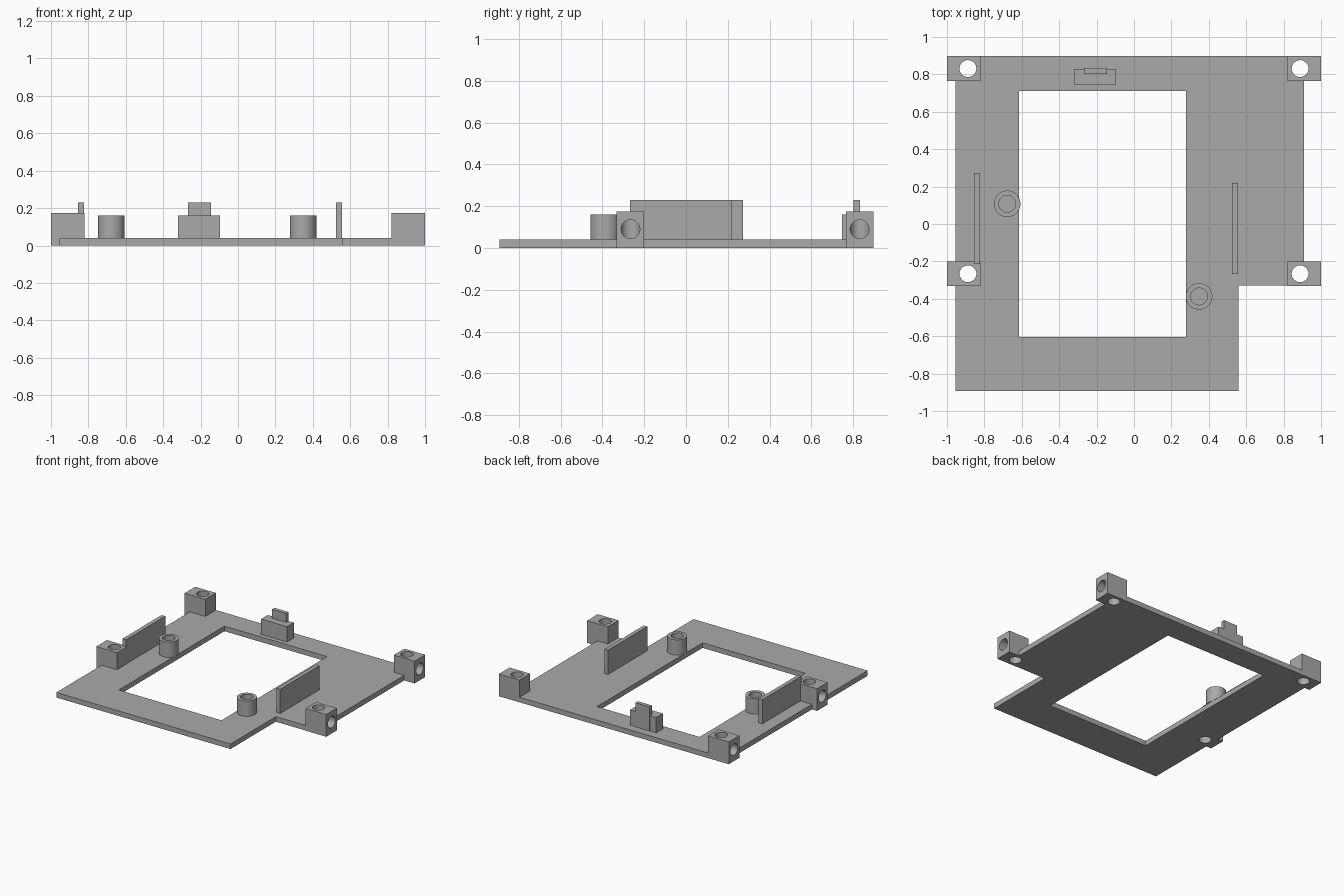
import bpy
import bmesh
from math import pi, radians

cube = bpy.data.objects.get("Cube")
if cube:
    bpy.data.objects.remove(cube, do_unlink=True)

grey = bpy.data.materials.new("plain_grey")
grey.use_nodes = True
grey.diffuse_color = (0.4, 0.4, 0.4, 1)
grey.node_tree.nodes["Principled BSDF"].inputs["Base Color"].default_value = (0.4, 0.4, 0.4, 1)


def finish(name, bm):
    bmesh.ops.recalc_face_normals(bm, faces=bm.faces)
    mesh = bpy.data.meshes.new(name)
    bm.to_mesh(mesh)
    bm.free()
    obj = bpy.data.objects.new(name, mesh)
    bpy.context.collection.objects.link(obj)
    mesh.materials.append(grey)
    return obj


def prism(name, outline, z0, z1):
    bm = bmesh.new()
    face = bm.faces.new([bm.verts.new((x, y, z0)) for x, y in outline])
    top = bmesh.ops.extrude_face_region(bm, geom=[face])["geom"]
    verts = [v for v in top if isinstance(v, bmesh.types.BMVert)]
    bmesh.ops.translate(bm, verts=verts, vec=(0, 0, z1 - z0))
    return finish(name, bm)


def box(name, x0, x1, y0, y1, z0, z1):
    return prism(name, [(x0, y0), (x1, y0), (x1, y1), (x0, y1)], z0, z1)


def cylinder(name, radius, length, centre, tilt=0):
    bm = bmesh.new()
    bmesh.ops.create_cone(bm, cap_ends=True, segments=48, radius1=radius,
                          radius2=radius, depth=length)
    obj = finish(name, bm)
    obj.location = centre
    obj.rotation_euler.y = tilt
    return obj


def cut(target, cutter):
    cutter.hide_render = True
    bpy.context.view_layer.update()
    mod = target.modifiers.new("cut", "BOOLEAN")
    mod.operation = "DIFFERENCE"
    mod.solver = "EXACT"
    mod.object = cutter
    bpy.ops.object.select_all(action="DESELECT")
    target.select_set(True)
    bpy.context.view_layer.objects.active = target
    bpy.ops.object.modifier_apply(modifier=mod.name)
    bpy.data.objects.remove(cutter, do_unlink=True)


def smooth(obj):
    bpy.ops.object.select_all(action="DESELECT")
    obj.select_set(True)
    bpy.context.view_layer.objects.active = obj
    bpy.ops.object.shade_smooth_by_angle(angle=radians(30))


THICK = 0.04   # base plate thickness
BORE = 0.045   # radius of all holes

# Base plate with one stepped corner and a large window
plate = prism("base_plate", [(-0.955, -0.893), (0.56, -0.893), (0.56, -0.33),
                             (0.91, -0.33), (0.91, 0.897), (-0.955, 0.897)], 0, THICK)
cut(plate, box("window_cutter", -0.615, 0.278, -0.603, 0.71, -0.1, 0.1))

# Corner blocks: a through hole downwards and a blind hole from the outer side
for end, y0, y1 in (("front", -0.332, -0.2), ("back", 0.765, 0.897)):
    y = (y0 + y1) / 2
    for side, s in (("left", 1), ("right", -1)):
        x0, x1 = sorted((s * 0.82, s))
        block = box(f"{end}_{side}_mount", x0, x1, y0, y1, 0, 0.175)
        for part in (plate, block):
            cut(part, cylinder("bore_cutter", BORE, 0.6, (s * 0.888, y, 0.1)))
        cut(block, cylinder("side_cutter", BORE, 0.2, (s * 0.988, y, 0.09), pi / 2))
        smooth(block)
smooth(plate)

# Hollow posts
for name, x, y in (("left_post", 0.348, -0.387), ("right_post", -0.678, 0.108)):
    post = cylinder(name, 0.071, 0.12, (x, y, THICK + 0.06))
    cut(post, cylinder("post_cutter", BORE, 0.3, (x, y, THICK + 0.15)))
    smooth(post)

# Upright guide walls
box("right_wall", -0.855, -0.823, -0.213, 0.272, THICK, 0.23)
box("left_wall", 0.524, 0.555, -0.268, 0.22, THICK, 0.23)

# Rear stop with a raised tab
box("rear_stop", -0.322, -0.096, 0.747, 0.83, THICK, 0.16)
box("rear_stop_tab", -0.266, -0.144, 0.803, 0.833, THICK, 0.23)
